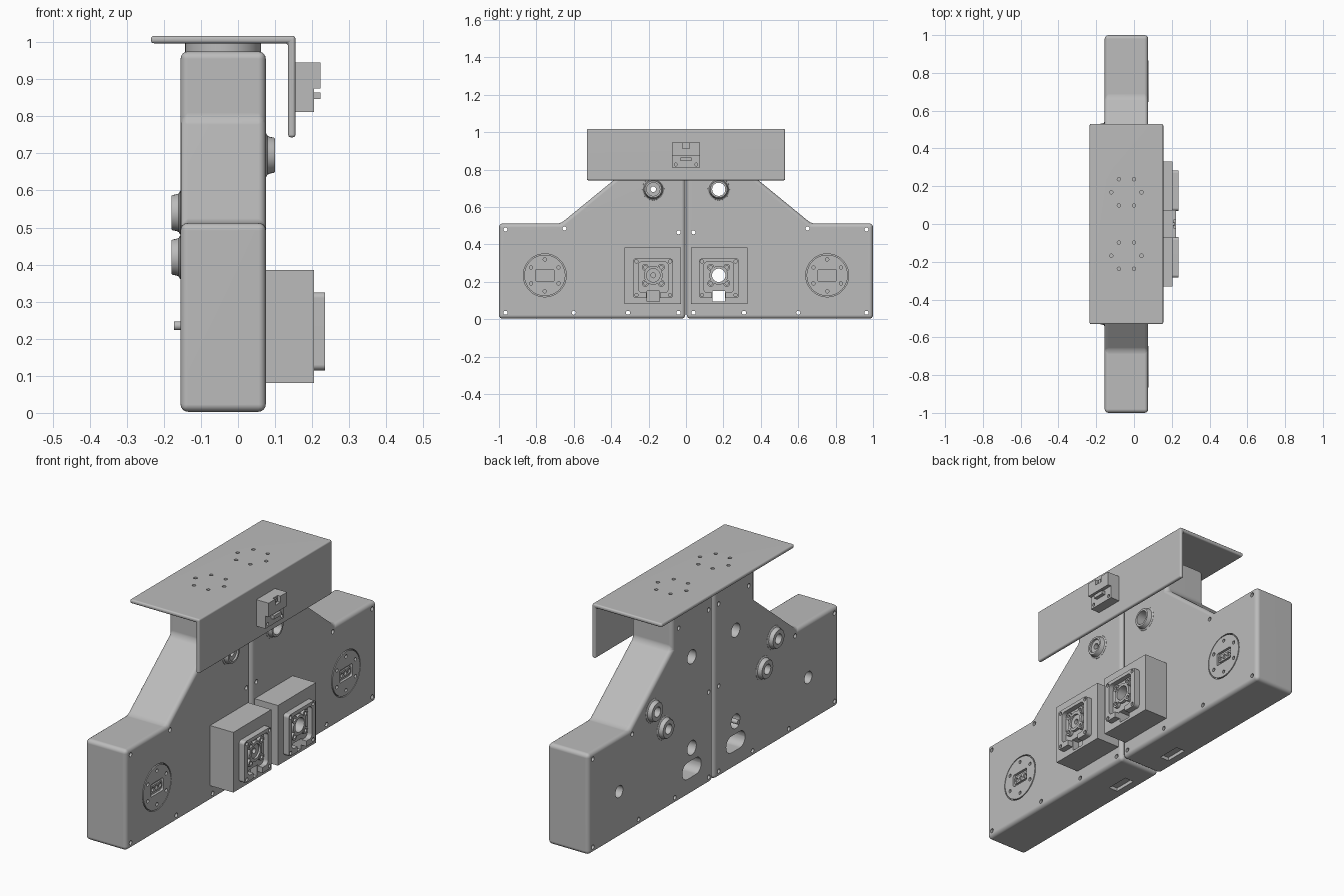
import bpy, bmesh
from math import cos, sin, pi, radians

if "Cube" in bpy.data.objects:
    bpy.data.objects.remove(bpy.data.objects["Cube"], do_unlink=True)

grey = bpy.data.materials.new("plain grey")
grey.use_nodes = True
GREY = (0.5, 0.5, 0.5, 1)
grey.diffuse_color = GREY
grey.node_tree.nodes["Principled BSDF"].inputs["Base Color"].default_value = GREY
parts = []


def finish(name, bm):
    bmesh.ops.recalc_face_normals(bm, faces=bm.faces)
    me = bpy.data.meshes.new(name)
    bm.to_mesh(me)
    bm.free()
    me.materials.append(grey)
    ob = bpy.data.objects.new(name, me)
    bpy.context.scene.collection.objects.link(ob)
    parts.append(ob)
    return ob


def prism(name, pts, lo, hi, axis="x"):
    """Extrude a flat outline along one axis."""
    place = {"x": lambda p, d: (d, p[0], p[1]),
             "y": lambda p, d: (p[0], d, p[1]),
             "z": lambda p, d: (p[0], p[1], d)}[axis]
    bm = bmesh.new()
    a, b = [[bm.verts.new(place(p, d)) for p in pts] for d in (lo, hi)]
    bm.faces.new(a)
    bm.faces.new(b)
    for i in range(len(a)):
        j = (i + 1) % len(a)
        bm.faces.new((a[i], a[j], b[j], b[i]))
    return finish(name, bm)


def circle(u, v, r, n=32):
    return [(u + r * cos(2 * pi * i / n), v + r * sin(2 * pi * i / n)) for i in range(n)]


def round_rect(u, v, hu, hv, r, n=5):
    pts = []
    for k, (su, sv) in enumerate(((1, 1), (-1, 1), (-1, -1), (1, -1))):
        for i in range(n + 1):
            t = (k + i / n) * pi / 2
            pts.append((u + su * (hu - r) + r * cos(t), v + sv * (hv - r) + r * sin(t)))
    return pts


def rect(u, v, hu, hv):
    return [(u - hu, v - hv), (u + hu, v - hv), (u + hu, v + hv), (u - hu, v + hv)]


def collar(name, x, side, y, z, hole):
    """Flared hollow boss turned around the x axis."""
    prof = [(.06, -.004), (.059, .001), (.052, .005), (.049, .012), (.048, .021),
            (.045, .025), (hole, .025), (hole, -.004)]
    bm = bmesh.new()
    rings = [[bm.verts.new((x + side * h, p[0], p[1])) for p in circle(y, z, r)]
             for r, h in prof]
    for k in range(len(rings)):
        a, b = rings[k], rings[(k + 1) % len(rings)]
        for i in range(len(a)):
            j = (i + 1) % len(a)
            bm.faces.new((a[i], a[j], b[j], b[i]))
    return finish(name, bm)


def bake(ob):
    bpy.context.view_layer.update()
    dg = bpy.context.evaluated_depsgraph_get()
    me = bpy.data.meshes.new_from_object(ob.evaluated_get(dg))
    ob.modifiers.clear()
    ob.data = me


def bevel(ob, width, segments=4):
    m = ob.modifiers.new("round", "BEVEL")
    m.width, m.segments = width, segments
    m.limit_method = "ANGLE"
    bake(ob)


def cut(ob, *cutters):
    for c in cutters:
        m = ob.modifiers.new("cut", "BOOLEAN")
        m.operation, m.solver, m.object = "DIFFERENCE", "EXACT", c
    bake(ob)
    for c in cutters:
        parts.remove(c)
        bpy.data.objects.remove(c, do_unlink=True)


def hole(pts, lo, hi, axis="x"):
    return prism("cutter", pts, lo, hi, axis)


BACK, FACE = -.155, .075          # housing side faces
MOTOR, FRAME = .205, .235         # motor box and bearing frame faces
SCREWS = [(.965, .48), (.65, .485), (.04, .465), (.965, .035), (.6, .035),
          (.31, .035), (.04, .035), (.28, .88), (.04, .88)]

for s, tag in ((1, "rear"), (-1, "front")):
    cy, cz = s * .175, .235
    dy = s * .755

    # Housing half with sloping shoulder
    outline = [(.004, .003), (1, .003), (1, .512), (.67, .512), (.33, .79), (.33, .975), (.004, .975)]
    body = prism(tag + "_housing", [(s * y, z) for y, z in outline], BACK, FACE)
    bevel(body, .02)
    cutters = [hole(circle(s * y, z, .011, 12), -.3, .3) for y, z in SCREWS]
    cutters += [
        hole(circle(cy, .695, .035), -.3, .3),
        hole(circle(cy, cz, .036), -.3, .3),
        hole(circle(dy, cz, .03), -.3, 0),
        hole(circle(dy, cz, .115, 48), FACE - .015, .2),
        hole(round_rect(cy, .13, .075, .042, .04), -.3, -.05),
        hole(rect(-.08, s * .19, .025, .06), -.1, .02, "z"),
    ]
    cutters += [hole(circle(s * y, z, .025), -.3, -.08) for y, z in ((.484, .54), (.395, .42))]
    if s > 0:
        cutters.append(hole(rect(cy, .122, .034, .028), -.1, .3))
    cut(body, *cutters)

    # Round bearing cover with screw holes and a keyed pocket
    cover = prism(tag + "_round_cover", circle(dy, cz, .11, 48), FACE - .02, FACE + .001)
    cut(cover, hole(round_rect(dy, cz, .05, .032, .008), FACE - .012, .2),
        *[hole(circle(dy + .085 * cos(k * pi / 3 + pi / 6), cz + .085 * sin(k * pi / 3 + pi / 6), .009, 12),
               FACE - .012, .2) for k in range(6)])
    key = prism(tag + "_cover_key", round_rect(dy, cz, .045, .018, .008), FACE - .018, FACE - .004)
    cut(key, *[hole(circle(dy + d, cz, .011, 12), FACE - .016, .2) for d in (-.03, 0, .03)])

    # Flared collars
    collar(tag + "_upper_collar", FACE, 1, cy, .695, .035)
    collar(tag + "_high_back_collar", BACK, -1, s * .484, .54, .025)
    collar(tag + "_low_back_collar", BACK, -1, s * .395, .42, .025)

    # Motor box
    motor = prism(tag + "_motor_box", rect(s * .178, .233, .152, .152), FACE - .005, MOTOR)
    cut(motor, hole(circle(cy, cz, .036), -.1, .3),
        hole(rect(cy, .122, .034, .028), -.1 if s > 0 else .17, .3))

    # Raised bearing frame, open at the bottom
    frame = prism(tag + "_bearing_frame", round_rect(cy + s * .002, .22, .107, .105, .015), MOTOR - .002, FRAME)
    cut(frame, hole(round_rect(cy, .225, .08, .082, .02), MOTOR + .004, .3),
        hole(rect(cy, .12, .036, .03), .1, .3), hole(circle(cy, cz, .036), .1, .3),
        *[hole(circle(cy + a * .09, .22 + b * .09, .009, 12), MOTOR + .01, .3)
          for a in (-1, 1) for b in (-1, 1)])

    # Hub ring with four screw bosses
    hub = prism(tag + "_hub_ring", circle(cy, cz, .05), MOTOR, MOTOR + .018)
    cut(hub, hole(circle(cy, cz, .036), .1, .3))
    for a in (-1, 1):
        for b in (-1, 1):
            py, pz = cy + a * .043, cz + b * .043
            boss = prism(tag + "_hub_boss", circle(py, pz, .018, 20), MOTOR, MOTOR + .02)
            cut(boss, hole(circle(py, pz, .009, 12), MOTOR + .008, .3))

    # Round spacer under the top plate
    prism(tag + "_spacer", circle(-.04, s * .17, .1025, 48), .972, .997, "z")

# Shaft, pin and sleeve found only on the front half
shaft = prism("drive_shaft", circle(-.175, .235, .037), .0, MOTOR + .008)
cut(shaft, hole(circle(-.175, .235, .013, 16), .17, .3))
prism("drive_pin", circle(-.175, .235, .012, 16), -.172, .01)
sleeve = prism("upper_sleeve", circle(-.175, .695, .036), -.06, FACE + .015)
cut(sleeve, hole(circle(-.175, .695, .015, 16), -.3, .3))

# Bent mounting plate with two rings of holes
plate = prism("mounting_plate", [(-.235, .997), (.135, .997), (.135, .743), (.155, .743),
                                 (.155, 1.017), (-.235, 1.017)], -.53, .53, "y")
bevel(plate, .008, 3)
cut(plate, *[hole(circle(-.04 + .08 * cos(k * pi / 3), s * .168 + .08 * sin(k * pi / 3), .009, 12), .9, 1.1, "z")
             for s in (-1, 1) for k in range(6)])

# Connector on the plate flange
base = prism("connector_base", rect(0, .878, .074, .067), .15, .205)
cut(base, *[hole(circle(a * .055, .828, .008, 12), .18, .3) for a in (-1, 1)])
top = prism("connector_top", rect(0, .91, .074, .035), .2, .223)
cut(top, hole(rect(0, .932, .02, .018), .208, .3))
prism("connector_stud", circle(0, .93, .009, 12), .2, .215)
prism("connector_tab", rect(0, .855, .03, .009), .2, .223)

# Smooth curved faces, keep edges crisp
bpy.ops.object.select_all(action="DESELECT")
for ob in parts:
    ob.select_set(True)
bpy.context.view_layer.objects.active = parts[0]
bpy.ops.object.shade_smooth_by_angle(angle=radians(32))
for ob in parts:
    m = ob.modifiers.new("even shading", "WEIGHTED_NORMAL")
    m.keep_sharp = True
